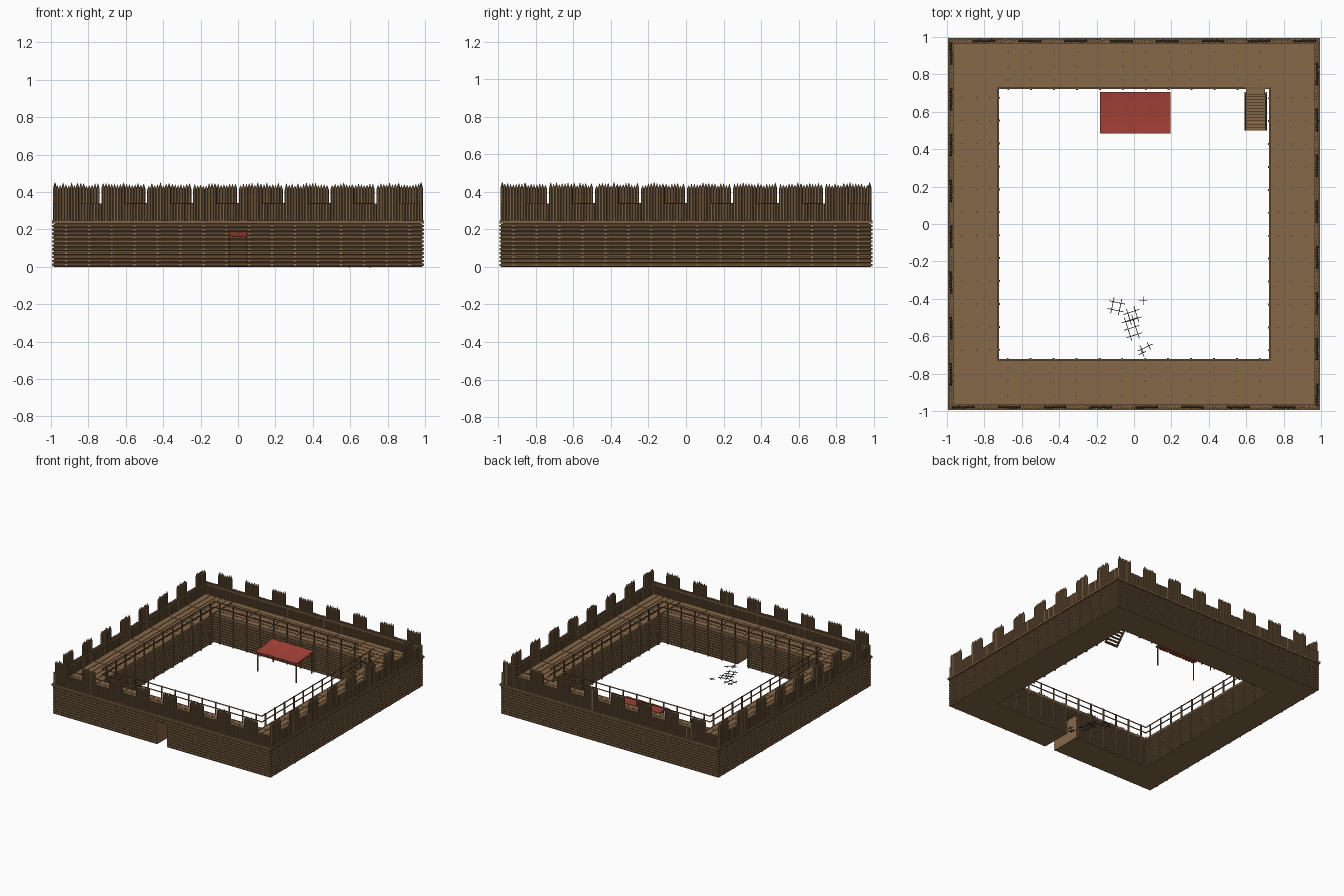
import bpy, bmesh, math, random
from mathutils import Matrix, Vector

if "Cube" in bpy.data.objects:
    bpy.data.objects.remove(bpy.data.objects["Cube"])
random.seed(4)

def material(name, rgb):
    m = bpy.data.materials.new(name)
    m.diffuse_color = (*rgb, 1)
    m.use_nodes = True
    m.node_tree.nodes["Principled BSDF"].inputs["Base Color"].default_value = m.diffuse_color
    return m

DARK = material("dark timber", (0.19, 0.112, 0.054))
MID = material("brown timber", (0.205, 0.121, 0.058))
TAN = material("light planks", (0.24, 0.138, 0.065))
PEG = material("pale pegs", (0.36, 0.22, 0.115))
IRON = material("dark iron", (0.03, 0.022, 0.016))
RED = material("red cloth", (0.385, 0.056, 0.038))

parts = {}
def part(name, mat):
    if name not in parts:
        parts[name] = (bmesh.new(), mat)
    return parts[name][0]

def box(bm, lo, hi, M=Matrix()):
    lo, hi = Vector(lo), Vector(hi)
    bmesh.ops.create_cube(bm, size=1, matrix=M @ Matrix.Translation((lo + hi) / 2)
                          @ Matrix.Diagonal((*(hi - lo), 1)))

def log(bm, x0, x1, y, z, r, M):
    bmesh.ops.create_cone(bm, cap_ends=True, segments=8, radius1=r, radius2=r, depth=x1 - x0,
                          matrix=M @ Matrix.Translation(((x0 + x1) / 2, y, z))
                          @ Matrix.Rotation(math.pi / 2, 4, 'Y') @ Matrix.Rotation(math.pi / 8, 4, 'Z'))

def stake(bm, x, y, z0, z1, r, tip, M):
    at = M @ Matrix.Translation((x, y, (z0 + z1) / 2)) @ Matrix.Rotation(math.pi / 6, 4, 'Z')
    bmesh.ops.create_cone(bm, cap_ends=True, segments=6, radius1=r, radius2=r, depth=z1 - z0, matrix=at)
    if tip:
        at = M @ Matrix.Translation((x, y, z1 + tip / 2)) @ Matrix.Rotation(math.pi / 6, 4, 'Z')
        bmesh.ops.create_cone(bm, cap_ends=False, segments=6, radius1=r, radius2=0.001, depth=tip, matrix=at)

GATE, GATE_TOP = 0.046, 0.195
COLS = [-0.92 + 0.1225 * k for k in range(16)]
ROWS = [0.0107 + 0.0208 * i for i in range(11)]

# Four walls: one side is described facing -y and turned about z
for side in range(4):
    M = Matrix.Rotation(side * math.pi / 2, 4, 'Z')
    gated = side == 0
    core = part("wall_core", TAN)
    if gated:
        box(core, (-0.975, -0.975, 0), (-GATE, -0.735, 0.226), M)
        box(core, (GATE, -0.975, 0), (0.735, -0.735, 0.226), M)
        box(core, (-GATE, -0.975, GATE_TOP), (GATE, -0.735, 0.226), M)
    else:
        box(core, (-0.975, -0.975, 0), (0.735, -0.735, 0.226), M)

    # Stacked logs on the outer and inner faces, with pegs
    for z in ROWS:
        for half, y, name in ((0.985, -0.979, "outer_logs"), (0.735, -0.735, "inner_logs")):
            bm = part(name, MID)
            if gated and z < GATE_TOP:
                log(bm, -half, -GATE, y, z, 0.0112, M)
                log(bm, GATE, half, y, z, 0.0112, M)
            else:
                log(bm, -half, half, y, z, 0.0112, M)
        for x in COLS:
            box(part("outer_pegs", PEG), (x - 0.005, -0.994, z - 0.006), (x + 0.005, -0.98, z + 0.006), M)
            if abs(x) < 0.7:
                box(part("inner_pegs", PEG), (x - 0.005, -0.73, z - 0.004), (x + 0.005, -0.716, z + 0.004), M)

    # Walkway deck: base with shallow raised planks, rim beams and nails
    box(part("walkway_deck", TAN), (-0.975, -0.975, 0.226), (0.725, -0.725, 0.234), M)
    for i in range(5):
        y = -0.972 + i * 0.049
        for k in range(7):
            x = -0.97 + k * 0.242
            box(part("deck_planks", TAN), (x, y, 0.23), (x + 0.238, y + 0.045, 0.24), M)
    box(part("outer_rim_beam", MID), (-0.995, -0.995, 0.231), (0.995, -0.98, 0.247), M)
    box(part("inner_rim_beam", DARK), (-0.73, -0.732, 0.222), (0.73, -0.722, 0.241), M)
    for x in COLS:
        for y in (-0.92, -0.84, -0.77):
            if abs(x) < 0.7:
                box(part("deck_nails", IRON), (x - 0.003, y - 0.003, 0.238), (x + 0.003, y + 0.003, 0.242), M)

    # Inner posts and two-bar railing, open above the stairs
    rail = part("inner_railing", DARK)
    for x in COLS:
        if abs(x) < 0.72 and not (side == 2 and -0.71 < x < -0.6):
            box(rail, (x - 0.004, -0.728, 0), (x + 0.004, -0.718, 0.342), M)
    for z in (0.288, 0.335):
        box(rail, (-0.59 if side == 2 else -0.73, -0.729, z), (0.73, -0.723, z + 0.006), M)

    # Palisade: tall pointed merlons of eight stakes, low flat crenels between
    for k in range(8):
        for i in range(16):
            x = -0.966 + 0.245 * k + 0.0153 * i
            if x > 0.985:
                continue
            bm = part("palisade_stakes_brown", MID) if i % 3 else part("palisade_stakes_dark", DARK)
            y = -0.979 + random.uniform(-0.002, 0.002)
            if i < 8:
                stake(bm, x, y, 0.238, 0.412 + random.uniform(0, 0.01), 0.0092, random.uniform(0.018, 0.032), M)
            else:
                stake(bm, x, y, 0.238, 0.338, 0.0092, 0, M)
    box(part("palisade_rail", DARK), (-0.97, -0.972, 0.315), (0.97, -0.966, 0.33), M)

# Beams across the gate passage ceiling
for k in range(6):
    y = -0.95 + 0.04 * k
    box(part("gate_ceiling_beams", DARK), (-GATE, y, GATE_TOP - 0.004), (GATE, y + 0.014, GATE_TOP + 0.002))

# Broken portcullis lying in the yard: cx, cy, turn, upright bars, cross bars
for cx, cy, turn, nu, nc in ((-0.095, -0.44, -12, 2, 2), (-0.007, -0.49, 18, 2, 2), (-0.012, -0.555, 18, 2, 3),
                             (0.06, -0.66, 25, 2, 1), (0.05, -0.41, 0, 1, 1), (0.045, -0.69, 25, 1, 1)):
    bm = part("broken_portcullis", IRON)
    T = Matrix.Translation((cx, cy, 0)) @ Matrix.Rotation(math.radians(turn), 4, 'Z')
    hx, hy = nu * 0.022, nc * 0.022
    for i in range(nu):
        x = (i - (nu - 1) / 2) * 0.042
        box(bm, (x - 0.0018, -hy, 0), (x + 0.0018, hy, 0.004), T)
    for j in range(nc):
        y = (j - (nc - 1) / 2) * 0.042
        box(bm, (-hx, y - 0.0018, 0.001), (hx, y + 0.0018, 0.005), T)

# Open stairs up to the walkway
steps = 12
for i in range(steps):
    y, z = 0.5 + i * 0.0165, (i + 0.5) * 0.0195
    box(part("stair_treads", TAN), (0.595, y, z - 0.004), (0.705, y + 0.0165, z + 0.003))
box(part("stair_landing", TAN), (0.6, 0.69, 0.228), (0.7, 0.735, 0.238))
slope = math.atan2(0.235, 0.2)
for x in (0.594, 0.706):
    T = Matrix.Translation((x, 0.602, 0.115)) @ Matrix.Rotation(slope, 4, 'X')
    box(part("stair_stringers", DARK), (-0.004, -0.148, -0.009), (0.004, 0.148, 0.009), T)
box(part("stair_foot", DARK), (0.59, 0.5, 0), (0.71, 0.512, 0.006))

# Cloth canopy: gently sagging sheet with scalloped hem
bm = part("canopy_cloth", RED)
NX, NY = 12, 4
def roof(i, j):
    u, v = i / NX, j / NY
    return Vector((-0.18 + 0.375 * u, 0.485 + 0.22 * v,
                   0.164 + 0.022 * v - 0.004 * math.sin(math.pi * v) + 0.002 * math.cos(math.pi * i / 2)))
grid = [[bm.verts.new(roof(i, j)) for j in range(NY + 1)] for i in range(NX + 1)]
for i in range(NX):
    for j in range(NY):
        bm.faces.new((grid[i][j], grid[i + 1][j], grid[i + 1][j + 1], grid[i][j + 1]))
def hem(a, b):
    drop = Vector((0, 0, -0.012))
    c, d = a.co.lerp(b.co, 0.2) + drop, a.co.lerp(b.co, 0.8) + drop
    bm.faces.new((a, bm.verts.new(c), bm.verts.new(d), b))
for i in range(NX):
    hem(grid[i][0], grid[i + 1][0])
for j in range(NY):
    for i in (0, NX):
        hem(grid[i][j], grid[i][j + 1])
for x in (-0.168, 0.183):
    for y, h in ((0.495, 0.16), (0.695, 0.18)):
        box(part("canopy_poles", DARK), (x - 0.0035, y - 0.0035, 0), (x + 0.0035, y + 0.0035, h))

# Turn every part into an object
for name, (bm, mat) in parts.items():
    me = bpy.data.meshes.new(name)
    bm.to_mesh(me)
    bm.free()
    me.materials.append(mat)
    ob = bpy.data.objects.new(name, me)
    bpy.context.collection.objects.link(ob)
    if name == "canopy_cloth":
        ob.modifiers.new("thickness", 'SOLIDIFY').thickness = 0.003
